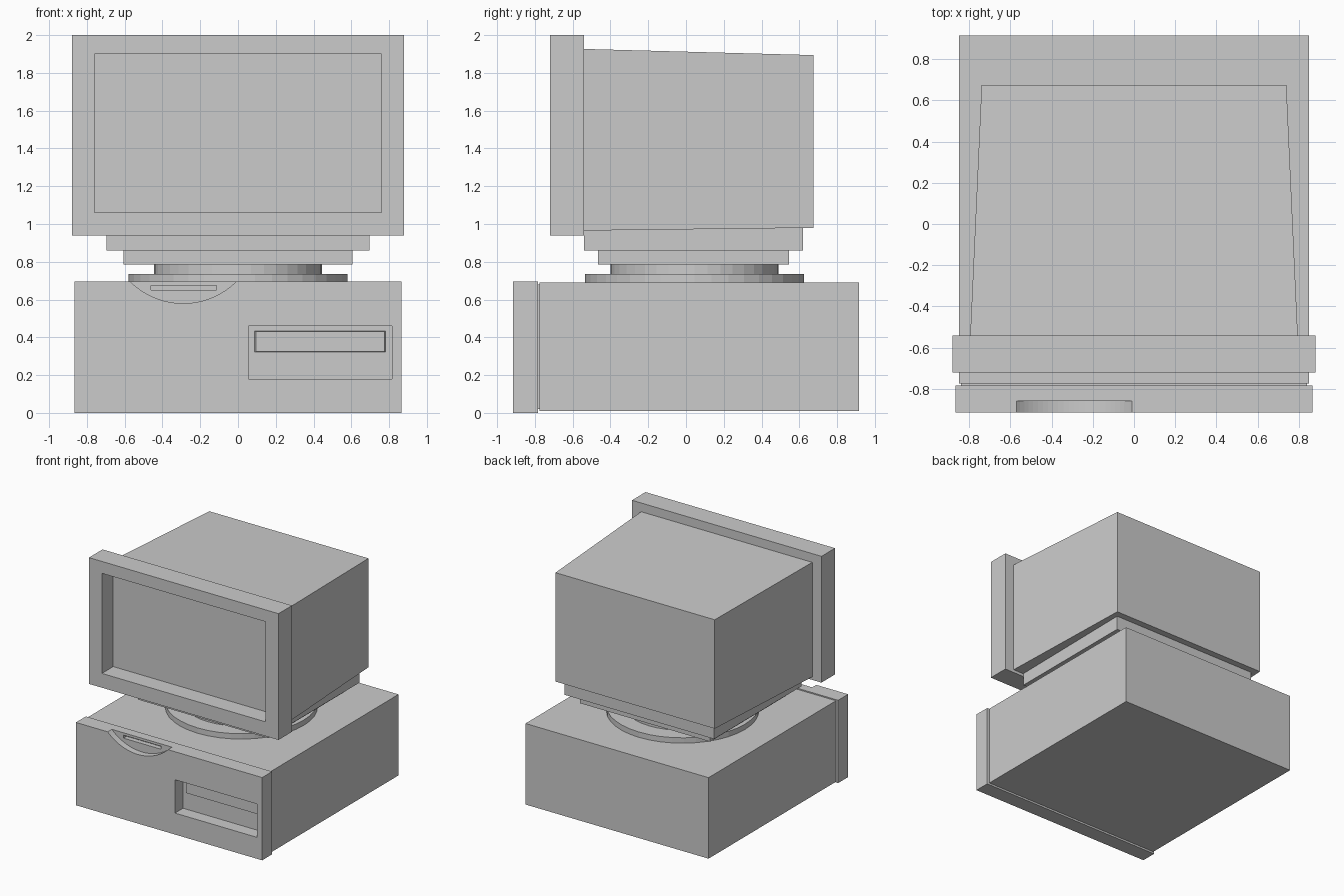
import bpy
import bmesh
import math

default = bpy.data.objects.get("Cube")
if default:
    bpy.data.objects.remove(default)

# Single plastic colour
plastic = bpy.data.materials.new("grey plastic")
plastic.use_nodes = True
GREY = (0.6, 0.6, 0.6, 1)
plastic.diffuse_color = GREY
plastic.node_tree.nodes["Principled BSDF"].inputs["Base Color"].default_value = GREY


def finish(name, bm):
    bmesh.ops.recalc_face_normals(bm, faces=bm.faces)
    mesh = bpy.data.meshes.new(name)
    bm.to_mesh(mesh)
    bm.free()
    mesh.materials.append(plastic)
    obj = bpy.data.objects.new(name, mesh)
    bpy.context.collection.objects.link(obj)
    return obj


def box(name, xs, ys, zs, adjust=None):
    """Box from ranges; adjust(co) may reshape its corners."""
    bm = bmesh.new()
    bmesh.ops.create_cube(bm, size=1)
    for v in bm.verts:
        for i, (low, high) in enumerate((xs, ys, zs)):
            v.co[i] = high if v.co[i] > 0 else low
        if adjust:
            adjust(v.co)
    return finish(name, bm)


def cylinder(name, radius, depth, location, sides, along_y=False):
    bm = bmesh.new()
    bmesh.ops.create_cone(bm, cap_ends=True, segments=sides,
                          radius1=radius, radius2=radius, depth=depth)
    obj = finish(name, bm)
    if along_y:
        obj.rotation_euler.x = math.pi / 2
    obj.location = location
    return obj


def carve(target, cutter):
    cutter.hide_render = True
    mod = target.modifiers.new("recess", 'BOOLEAN')
    mod.operation = 'DIFFERENCE'
    mod.solver = 'EXACT'
    mod.object = cutter
    bpy.context.view_layer.objects.active = target
    bpy.ops.object.modifier_apply(modifier=mod.name)
    bpy.data.objects.remove(cutter)


# Computer case with a narrow groove behind its front panel
box("case_body", (-0.85, 0.85), (-0.775, 0.915), (0.01, 0.69))
box("case_groove", (-0.84, 0.84), (-0.80, -0.76), (0.02, 0.68))
panel = box("front_panel", (-0.865, 0.865), (-0.915, -0.783), (0, 0.695))

# Curved recess open at the top, with a slot in it
carve(panel, cylinder("curve_cutter", 0.398, 0.11, (-0.29, -0.915, 0.978), 96, True))
carve(panel, box("slot_cutter", (-0.46, -0.115), (-0.90, -0.82), (0.65, 0.675)))

# Drive bay and the tapered drive face in it
carve(panel, box("bay_cutter", (0.055, 0.815), (-1, -0.808), (0.18, 0.46)))


def taper_drive(co):
    if co.y < -0.81:
        co.x += 0.01 if co.x < 0.4 else -0.01
        co.z += 0.005 if co.z < 0.38 else -0.005


box("drive_face", (0.085, 0.785), (-0.825, -0.80), (0.32, 0.435), taper_drive)

# Swivel stand
cylinder("stand_base", 0.58, 0.055, (0, 0.045, 0.7075), 40)
cylinder("stand_swivel", 0.445, 0.06, (0, 0.045, 0.76), 40)
box("stand_lower_plate", (-0.605, 0.605), (-0.465, 0.545), (0.785, 0.87))
box("stand_upper_plate", (-0.695, 0.695), (-0.54, 0.62), (0.86, 1.0))

# Monitor housing, narrowing to the back
def taper_housing(co):
    if co.y > 0:
        co.x *= 0.93
        co.z += 0.015 if co.z < 1.5 else -0.033


box("monitor_housing", (-0.795, 0.795), (-0.55, 0.675), (0.965, 1.927), taper_housing)

# Screen frame with a deep recessed screen
bezel = box("screen_frame", (-0.88, 0.88), (-0.72, -0.54), (0.94, 2.0))
carve(bezel, box("screen_cutter", (-0.76, 0.76), (-1, -0.57), (1.06, 1.90)))
